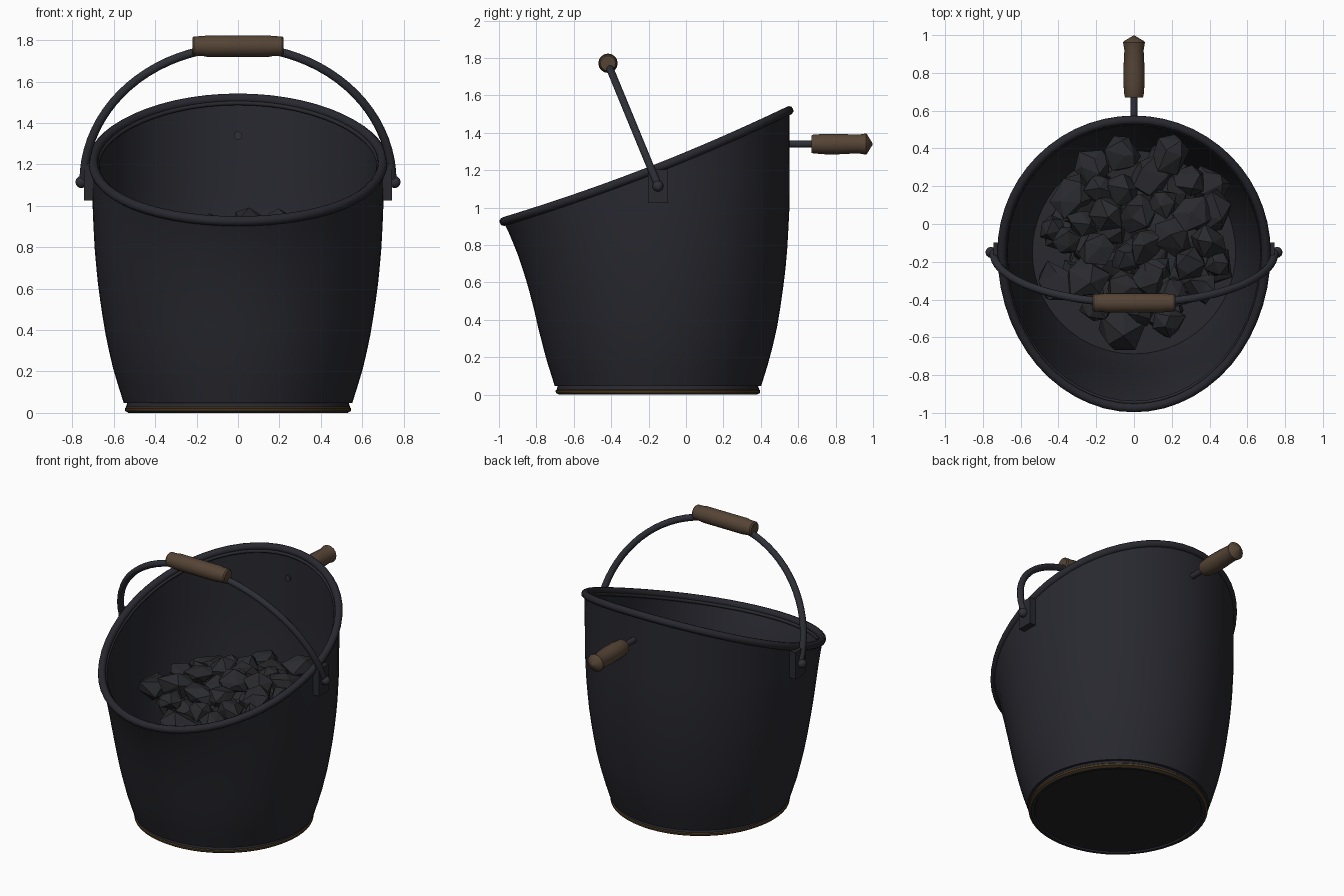
import bpy, bmesh, math, random
from mathutils import Vector, Matrix

if "Cube" in bpy.data.objects:
    bpy.data.objects.remove(bpy.data.objects["Cube"])

random.seed(5)
CY = -0.15          # centre line of the bucket
N = 56


def material(name, rgb):
    m = bpy.data.materials.new(name)
    m.diffuse_color = (*rgb, 1)
    m.use_nodes = True
    m.node_tree.nodes["Principled BSDF"].inputs["Base Color"].default_value = m.diffuse_color
    return m


IRON = material("dark_iron", (0.0210, 0.0215, 0.0285))
STEEL = material("handle_steel", (0.028, 0.029, 0.038))
WOOD = material("brown_wood", (0.091, 0.058, 0.036))
BRASS = material("dull_bronze", (0.062, 0.037, 0.014))
COAL = material("coal", (0.0225, 0.0230, 0.0275))
BLACK = material("black_underside", (0.017, 0.017, 0.018))


def finish(bm, name, mat, smooth=35):
    bmesh.ops.recalc_face_normals(bm, faces=bm.faces)
    me = bpy.data.meshes.new(name)
    bm.to_mesh(me)
    bm.free()
    ob = bpy.data.objects.new(name, me)
    bpy.context.collection.objects.link(ob)
    me.materials.append(mat)
    if smooth:
        bpy.ops.object.select_all(action='DESELECT')
        ob.select_set(True)
        bpy.context.view_layer.objects.active = ob
        bpy.ops.object.shade_smooth_by_angle(angle=math.radians(smooth))
    return ob


def skin(rings, name, mat, cap=True, closed=False, smooth=35):
    """Join rings of points into one surface."""
    bm = bmesh.new()
    vs = [[bm.verts.new(p) for p in ring] for ring in rings]
    pairs = list(zip(vs, vs[1:])) + ([(vs[-1], vs[0])] if closed else [])
    for a, b in pairs:
        n = len(a)
        for i in range(n):
            j = (i + 1) % n
            bm.faces.new((a[i], a[j], b[j], b[i]))
    if cap and not closed:
        bm.faces.new(vs[0])
        bm.faces.new(vs[-1])
    return finish(bm, name, mat, smooth)


def lathe(profile, name, mat, origin, axis=(0, 0, 1), n=16, **kw):
    """Turn (radius, distance) pairs around an axis."""
    rot = Vector((0, 0, 1)).rotation_difference(Vector(axis)).to_matrix()
    rings = [[rot @ Vector((r * math.cos(2 * math.pi * i / n),
                            r * math.sin(2 * math.pi * i / n), d)) + Vector(origin)
              for i in range(n)] for r, d in profile]
    return skin(rings, name, mat, **kw)


def tube(points, radius, name, mat, cyclic=False, n=10):
    """Round bar along a path."""
    pts = [Vector(p) for p in points]
    rings = []
    normal = (pts[1] - pts[0]).cross(pts[len(pts) // 3] - pts[0]).normalized()
    for i, p in enumerate(pts):
        a = pts[i - 1] if (i or cyclic) else p
        b = pts[(i + 1) % len(pts)] if (cyclic or i + 1 < len(pts)) else p
        t = (b - a).normalized()
        side = t.cross(normal).normalized()
        up = side.cross(t)
        rings.append([p + radius * (math.cos(2 * math.pi * k / n) * side +
                                    math.sin(2 * math.pi * k / n) * up) for k in range(n)])
    return skin(rings, name, mat, closed=cyclic, smooth=50)


# Bucket shape: round wall with a slanted mouth and a flared pouring lip
WALL = [(0.047, 0.552), (0.2, 0.60), (0.35, 0.635), (0.5, 0.66), (0.65, 0.68),
        (0.8, 0.693), (1.0, 0.703), (1.6, 0.705)]


def wall_radius(z):
    for (z0, r0), (z1, r1) in zip(WALL, WALL[1:]):
        if z <= z1:
            return r0 + (r1 - r0) * (z - z0) / (z1 - z0)
    return WALL[-1][1]


def wall_point(a, t, inset=0.0):
    s, c = math.sin(a), math.cos(a)
    y = CY + s * (0.70 if s > 0 else 0.82)
    mouth = 0.923 + 0.346 * (y + 0.98) + 0.058 * (y + 0.98) * (y + 0.2)
    z = 0.047 + (mouth - 0.047) * t
    r = wall_radius(z) - inset
    flare = 0.128 * t ** 3.3 if s < 0 else 0
    return Vector((r * c, CY + s * (r + flare), z))


angles = [2 * math.pi * i / N for i in range(N)]
steps = [i / 14 for i in range(15)]
rings = [[wall_point(a, t) for a in angles] for t in steps]
rings += [[wall_point(a, t, 0.018) for a in angles] for t in reversed(steps[1:])]
rings.append([Vector((0.538 * math.cos(a), CY + 0.538 * math.sin(a), 0.06)) for a in angles])
skin(rings, "bucket", IRON)

# Rolled rim with a thin hem just inside it
tube([wall_point(a, 1, 0.004) for a in angles], 0.024, "rolled_rim", IRON, cyclic=True)
tube([wall_point(a, 0.985, 0.024) for a in angles], 0.011, "rim_hem", IRON, cyclic=True, n=8)

# Foot with a bronze band and a recessed black underside
lathe([(0.505, 0.012), (0.512, 0.0), (0.53, 0.0), (0.541, 0.01), (0.541, 0.03),
       (0.534, 0.05), (0.50, 0.05)], "foot_ring", IRON, (0, CY, 0), n=N)
lathe([(0.534, 0.003), (0.546, 0.010), (0.547, 0.022), (0.538, 0.030)],
      "foot_band", BRASS, (0, CY, 0), n=N, cap=False)
lathe([(0.506, 0.008), (0.506, 0.012)], "underside", BLACK, (0, CY, 0), n=N)

# Bail handle, leaning forward
PIVOT = Vector((0, CY, 1.12))
LEAN = Vector((0, -0.267, 0.648))
arc = [PIVOT + Vector((0.745 * math.cos(math.pi * i / 40), 0, 0)) +
       LEAN * math.sin(math.pi * i / 40) for i in range(41)]
tube(arc, 0.021, "bail_handle", STEEL)
lathe([(0.040, -0.22), (0.047, -0.212), (0.048, -0.17), (0.052, -0.15), (0.052, 0.15),
       (0.048, 0.17), (0.047, 0.212), (0.040, 0.22)], "bail_grip", WOOD,
      PIVOT + LEAN + Vector((0, 0, 0.004)), axis=(1, 0, 0))

# Bracket and pivot knob on each side
for side, x in (("left", -1), ("right", 1)):
    bm = bmesh.new()
    bmesh.ops.create_cube(bm, size=1, matrix=Matrix.Translation((x * 0.716, CY, 1.115)) @
                          Matrix.Diagonal((0.058, 0.105, 0.18, 1)))
    finish(bm, side + "_bracket", IRON, 0)
    bm = bmesh.new()
    bmesh.ops.create_uvsphere(bm, u_segments=14, v_segments=8, radius=0.029,
                              matrix=Matrix.Translation((x * 0.757, CY, 1.115)))
    finish(bm, side + "_pivot_knob", STEEL)

# Rear handle: rod through the wall, inner rivet, turned grip
BACK = (0, 0, 1.34)
lathe([(0.019, 0.53), (0.019, 0.69)], "rear_rod", STEEL, BACK, axis=(0, 1, 0), n=12)
lathe([(0.02, 0.525), (0.02, 0.55)], "rear_rivet", STEEL, BACK, axis=(0, 1, 0), n=12)
lathe([(0.047, 0.67), (0.051, 0.68), (0.056, 0.74), (0.056, 0.82), (0.051, 0.92),
       (0.058, 0.962), (0.053, 0.968), (0.003, 0.998)], "rear_grip", WOOD, BACK,
      axis=(0, 1, 0), n=14)

# Coal heap: flattened faceted lumps in loose layers, domed at the top
bm = bmesh.new()


def lump(x, y, z, size):
    spin = Matrix.Rotation(random.uniform(0, 6.28), 4, Vector((random.random(), random.random(), 1)))
    place = Matrix.Translation((x, y, z)) @ Matrix.Diagonal((1, 1, 0.72, 1)) @ spin
    new = bmesh.ops.create_icosphere(bm, subdivisions=1, radius=size, matrix=place)["verts"]
    for v in new:
        v.co += Vector([random.uniform(-0.22, 0.22) * size for _ in range(3)])


# (height, count, spread) for each layer
for layer, (z, count, spread) in enumerate(((0.17, 10, 0.30), (0.31, 12, 0.33), (0.45, 12, 0.35),
                                            (0.59, 14, 0.38), (0.73, 24, 0.44), (0.83, 30, 0.47))):
    for i in range(count):
        d = spread * math.sqrt((i + 0.5) / count)
        a = i * 2.4 + layer * 1.1
        lump(0.03 + d * math.cos(a) + random.uniform(-0.03, 0.03),
             -0.08 + 1.08 * d * math.sin(a) + random.uniform(-0.03, 0.03),
             z + 0.09 * (1 - d / spread) + random.uniform(-0.025, 0.025),
             random.uniform(0.075, 0.12))
finish(bm, "coal_heap", COAL, 0)
